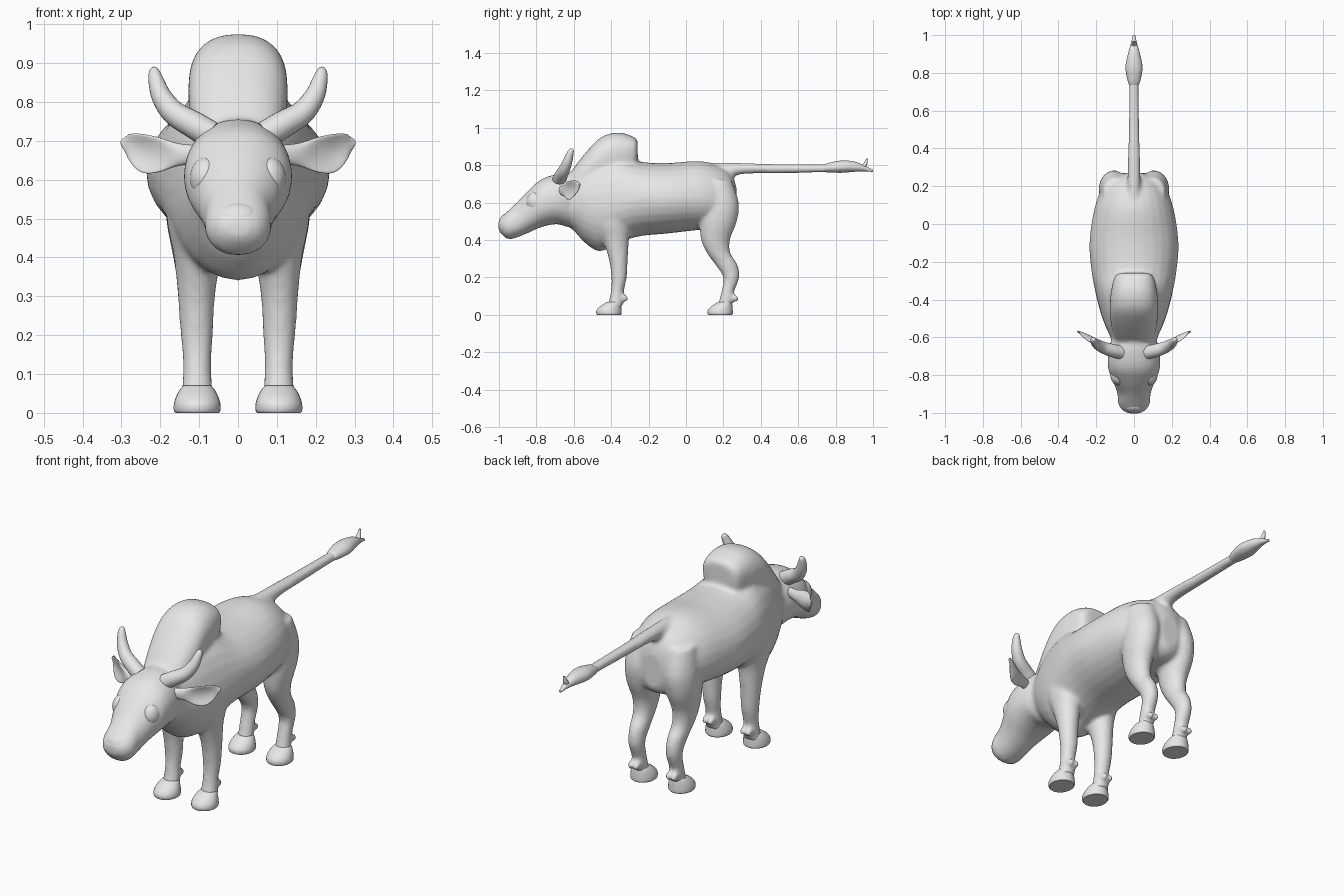
import bpy, bmesh, math
from mathutils import Vector

hide = bpy.data.materials.new("light_grey")
hide.diffuse_color = (0.8, 0.8, 0.8, 1)


def finish(name, bm, angle=40):
    bmesh.ops.recalc_face_normals(bm, faces=bm.faces)
    me = bpy.data.meshes.new(name)
    bm.to_mesh(me)
    bm.free()
    ob = bpy.data.objects.new(name, me)
    bpy.context.collection.objects.link(ob)
    me.materials.append(hide)
    bpy.ops.object.select_all(action='DESELECT')
    ob.select_set(True)
    bpy.context.view_layer.objects.active = ob
    bpy.ops.object.shade_smooth_by_angle(angle=math.radians(angle))
    return ob


def spline(rows, k=5):
    """Catmull-Rom resampling of a list of number rows."""
    out = []
    for i in range(len(rows) - 1):
        p = [rows[max(0, min(len(rows) - 1, i + d))] for d in (-1, 0, 1, 2)]
        for s in range(k):
            t = s / k
            out.append([0.5 * (2 * b + (c - a) * t + (2 * a - 5 * b + 4 * c - d) * t * t
                               + (3 * b - a - 3 * c + d) * t ** 3) for a, b, c, d in zip(*p)])
    return out + [list(rows[-1])]


def skin(bm, rings):
    """Join rings of points into a closed tube."""
    vs = [[bm.verts.new(p) for p in r] for r in rings]
    n = len(vs[0])
    for a, b in zip(vs, vs[1:]):
        for i in range(n):
            bm.faces.new((a[i], a[(i + 1) % n], b[(i + 1) % n], b[i]))
    bm.faces.new(vs[0])
    bm.faces.new(vs[-1])


def circle(n=28, e=1.0):
    for i in range(n):
        t = 2 * math.pi * i / n
        c, s = math.cos(t), math.sin(t)
        yield math.copysign(abs(c) ** e, c), math.copysign(abs(s) ** e, s)


def loft_y(bm, rows, e=1.0):
    """Rows: y, top z, widest z, bottom z, half width."""
    skin(bm, [[(w * c, y, m + s * ((t - m) if s > 0 else (m - b))) for c, s in circle(e=e)]
              for y, t, m, b, w in spline(rows)])


def loft_z(bm, rows, side=1, k=5):
    """Rows: z, x, y, half width, half depth."""
    skin(bm, [[(side * (x + a * c), y + b * s, z) for c, s in circle()]
              for z, x, y, a, b in spline(rows, k)])


def ball(bm, pos, size):
    r = bmesh.ops.create_uvsphere(bm, u_segments=28, v_segments=18, radius=1)
    for v in r['verts']:
        v.co = Vector(pos) + Vector(size) * v.co


# body: torso, hump, head, tail and legs fused into one skin
bm = bmesh.new()
loft_y(bm, [(.27, .68, .59, .51, .05), (.25, .74, .6, .48, .11), (.2, .785, .61, .46, .165),
            (.08, .822, .62, .455, .21), (-.1, .812, .62, .435, .236), (-.25, .82, .62, .42, .225),
            (-.36, .86, .6, .385, .205), (-.46, .86, .58, .34, .18), (-.54, .82, .59, .385, .152),
            (-.6, .775, .6, .45, .125), (-.66, .74, .6, .5, .11)])
loft_y(bm, [(-.258, .925, .89, .82, .06), (-.275, .95, .88, .75, .1), (-.36, .975, .86, .7, .122),
            (-.45, .952, .83, .65, .128), (-.53, .875, .76, .6, .122), (-.62, .76, .68, .55, .1)], .85)
loft_y(bm, [(-.58, .74, .61, .48, .1), (-.63, .755, .61, .47, .125), (-.69, .752, .61, .485, .138),
            (-.77, .727, .6, .47, .136), (-.84, .668, .56, .44, .108), (-.9, .605, .5, .415, .088),
            (-.95, .558, .48, .405, .084), (-.985, .525, .48, .43, .062),
            (-1.003, .5, .48, .455, .03)], .92)
loft_y(bm, [(.1, .815, .77, .72, .035), (.2, .815, .77, .72, .036), (.3, .812, .783, .752, .033),
            (.5, .807, .783, .757, .029), (.78, .805, .783, .762, .025)])
for s in (1, -1):
    # hind leg
    loft_z(bm, [(.72, .095, .165, .07, .08), (.6, .105, .182, .08, .1), (.5, .11, .172, .075, .1),
                (.4, .11, .158, .057, .077), (.33, .108, .175, .047, .063),
                (.27, .105, .215, .042, .06), (.2, .104, .242, .037, .043),
                (.12, .104, .222, .035, .034), (.04, .104, .205, .038, .038)], s)
    # front leg
    loft_z(bm, [(.58, .12, -.39, .07, .1), (.48, .115, -.385, .066, .09), (.4, .105, -.375, .06, .07),
                (.3, .107, -.362, .048, .051), (.2, .106, -.358, .042, .041),
                (.12, .105, -.368, .036, .035), (.04, .105, -.38, .042, .04)], s)
    # dewclaws
    for y in (-.328, .263):
        for dx in (-.018, .018):
            ball(bm, (s * .105 + dx, y, .088), (.014, .02, .02))
body = finish("body", bm)
m = body.modifiers.new("fuse", 'REMESH')
m.mode, m.voxel_size, m.use_smooth_shade = 'VOXEL', .01, True
m = body.modifiers.new("soften", 'SMOOTH')
m.factor, m.iterations = .5, 8

# nose pad
bm = bmesh.new()
skin(bm, [[(w * c, y, z + h * s) for c, s in circle()] for y, z, w, h in
          spline([(-.95, .515, .05, .03), (-.975, .51, .047, .027), (-.992, .5, .035, .02),
                  (-1.0, .492, .012, .01)])])
finish("nose_pad", bm)

# tail tuft with its forked tip
bm = bmesh.new()
loft_y(bm, [(.73, .8, .783, .766, .022), (.76, .812, .786, .762, .034), (.83, .825, .79, .76, .045),
            (.9, .82, .79, .765, .032), (.95, .8, .785, .768, .018), (1.0, .776, .77, .764, .006)])
loft_z(bm, [(.785, 0, .94, .015, .02), (.805, 0, .957, .012, .012), (.835, 0, .968, .004, .004)])
finish("tail_tuft", bm)

for s, side in ((1, "left"), (-1, "right")):
    # hooves
    for y, part in ((-.412, "front"), (.183, "hind")):
        bm = bmesh.new()
        loft_z(bm, [(0, .105, y, .056, .063), (.006, .105, y, .06, .067), (.022, .105, y, .06, .067),
                    (.04, .105, y + .006, .055, .06), (.058, .105, y + .017, .046, .047),
                    (.07, .105, y + .025, .036, .036)], s, 3)
        finish(f"{side}_{part}_hoof", bm)

    # eye
    bm = bmesh.new()
    ball(bm, (s * .08, -.803, .603), (.044, .052, .056))
    finish(f"{side}_eye", bm)

    # horn: rings follow the bent path
    path = spline([(.07, -.68, .715, .036), (.115, -.67, .742, .035), (.165, -.653, .772, .031),
                   (.197, -.635, .815, .026), (.212, -.62, .86, .019), (.216, -.611, .882, .012),
                   (.217, -.608, .889, .004)])
    rings = []
    for i, p in enumerate(path):
        d = Vector(path[min(i + 1, len(path) - 1)][:3]) - Vector(path[max(i - 1, 0)][:3])
        u = d.cross(Vector((0, 1, 0))).normalized()
        v = d.cross(u).normalized()
        ring = [Vector(p[:3]) + p[3] * (c * u + q * v) for c, q in circle(20)]
        rings.append([(s * r.x, r.y, r.z) for r in ring])
    bm = bmesh.new()
    skin(bm, rings)
    finish(f"{side}_horn", bm)

    # ear: cupped leaf opening forward
    nrm = Vector((.5, -.85, -.1)).normalized()
    rings = []
    for x, y, z, h, th in spline([(.11, -.665, .665, .024, .02), (.155, -.645, .665, .03, .018),
                                  (.2, -.62, .666, .046, .012), (.24, -.597, .671, .049, .01),
                                  (.275, -.58, .684, .034, .008), (.3, -.568, .695, .008, .004)]):
        cup = .75 * max(h - .022, 0)
        ring = [Vector((x, y, z + h * c)) + nrm * (th * q + cup * (c * c)) for c, q in circle(24)]
        rings.append([(s * r.x, r.y, r.z) for r in ring])
    bm = bmesh.new()
    skin(bm, rings)
    finish(f"{side}_ear", bm, 60)
